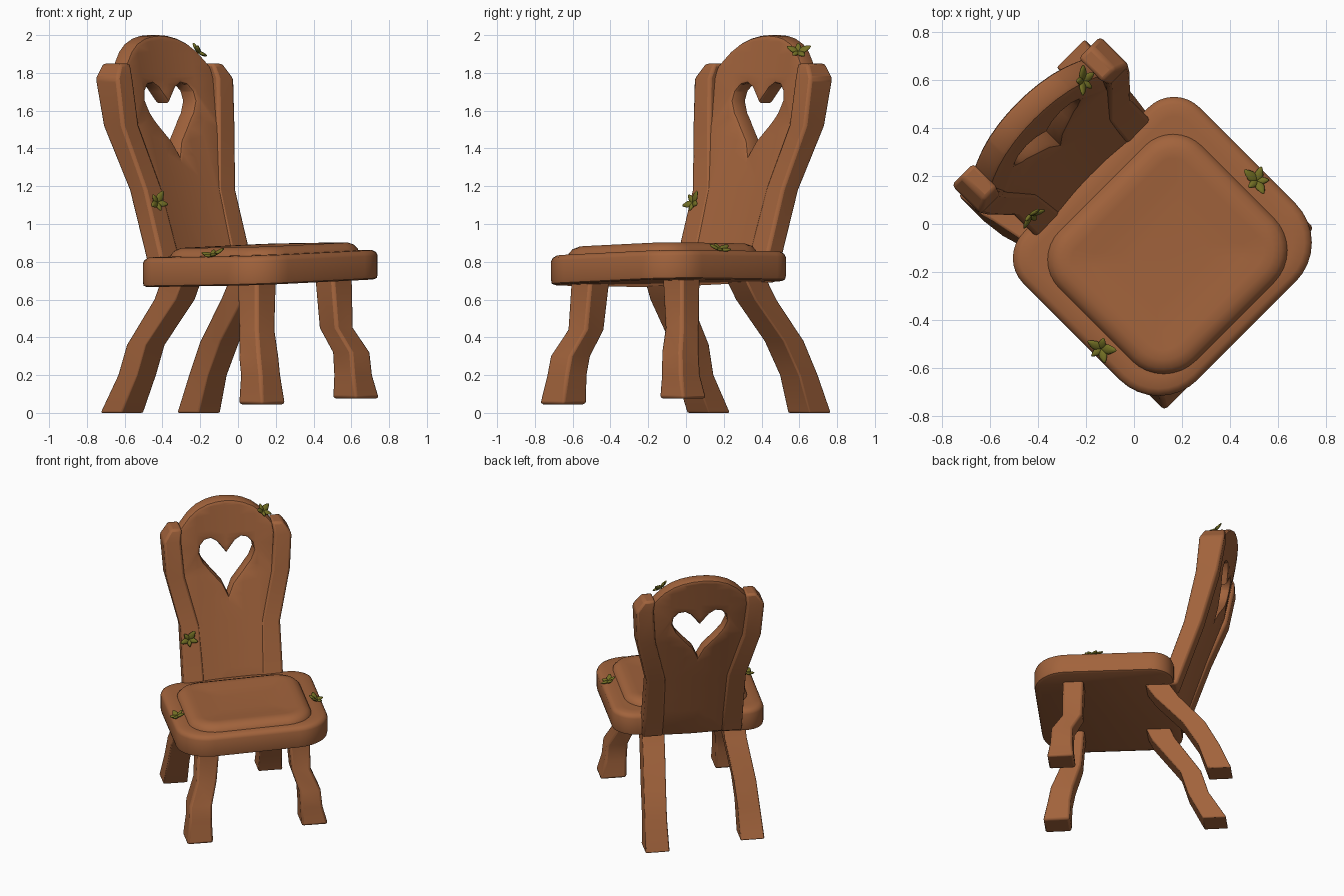
import bpy, bmesh, math
from mathutils import Matrix, Vector

if "Cube" in bpy.data.objects:
    bpy.data.objects.remove(bpy.data.objects["Cube"])

# The chair is modelled facing -y, then turned 45 degrees
TURN = Matrix.Rotation(math.radians(45), 4, 'Z')
CX = 0.015


def material(name, rgb):
    m = bpy.data.materials.new(name)
    m.diffuse_color = (*rgb, 1)
    m.use_nodes = True
    m.node_tree.nodes["Principled BSDF"].inputs["Base Color"].default_value = m.diffuse_color
    return m


WOOD = material("warm_brown_wood", (0.36, 0.125, 0.045))
LEAF = material("olive_leaf", (0.17, 0.16, 0.018))


def finish(bm, name, mat, bevel=0, angle=35):
    bmesh.ops.recalc_face_normals(bm, faces=bm.faces)
    bm.transform(TURN)
    me = bpy.data.meshes.new(name)
    bm.to_mesh(me)
    bm.free()
    me.materials.clear()
    me.materials.append(mat)
    ob = bpy.data.objects.new(name, me)
    bpy.context.collection.objects.link(ob)
    if bevel:
        b = ob.modifiers.new("Bevel", 'BEVEL')
        b.width, b.segments, b.limit_method = bevel, 2, 'ANGLE'
        b.angle_limit = math.radians(35)
    bpy.ops.object.select_all(action='DESELECT')
    ob.select_set(True)
    bpy.context.view_layer.objects.active = ob
    bpy.ops.object.shade_smooth_by_angle(angle=math.radians(angle))
    return ob


def loft(rings):
    bm = bmesh.new()
    loops = [[bm.verts.new(p) for p in ring] for ring in rings]
    n = len(loops[0])
    for a, b in zip(loops, loops[1:]):
        for i in range(n):
            bm.faces.new((a[i], a[(i + 1) % n], b[(i + 1) % n], b[i]))
    bm.faces.new(loops[0])
    bm.faces.new(loops[-1])
    return bm


def beam(name, stations, bevel=0.016):
    """Stations are (x, y, z, width, depth)."""
    corners = ((-.5, -.5), (.5, -.5), (.5, .5), (-.5, .5))
    finish(loft([[(x + a * w, y + b * d, z) for a, b in corners]
                 for x, y, z, w, d in stations]), name, WOOD, bevel)


def tilt(x, y):
    return 0.035 * x - 0.012 * y


def slab(name, x0, x1, y0, y1, rf, rb, layers):
    """Rounded rectangle stack; layers are (inset, z)."""
    rings = []
    for inset, z in layers:
        ring = []
        for sx, sy, start, r in ((1, 1, 0, rb), (-1, 1, 90, rb),
                                 (-1, -1, 180, rf), (1, -1, 270, rf)):
            r = max(r - inset, 0.04)
            ox = (x1 - inset - r) if sx > 0 else (x0 + inset + r)
            oy = (y1 - inset - r) if sy > 0 else (y0 + inset + r)
            for k in range(9):
                t = math.radians(start + k * 90 / 8)
                x, y = ox + r * math.cos(t), oy + r * math.sin(t)
                ring.append((x, y, z + tilt(x, y)))
        rings.append(ring)
    return finish(loft(rings), name, WOOD, 0, 40)


# Seat board and raised, slightly dished seat pad
slab("seat", -0.5, 0.535, -0.645, 0.30, 0.23, 0.15,
     [(0.02, 0.685), (0.004, 0.692), (0, 0.71), (0, 0.81),
      (0.008, 0.828), (0.03, 0.84), (0.08, 0.842)])
slab("seat_pad", -0.41, 0.43, -0.585, 0.20, 0.19, 0.17,
     [(0, 0.835), (0.004, 0.85), (0.025, 0.872), (0.06, 0.885),
      (0.10, 0.884), (0.17, 0.876), (0.27, 0.872)])

# Crooked legs
beam("front_leg_left", [(-.286, -.428, .71, .15, .15), (-.304, -.445, .44, .14, .14),
                        (-.355, -.510, .30, .155, .155), (-.361, -.53, .20, .155, .155),
                        (-.37, -.55, .045, .18, .18)])
beam("front_leg_right", [(.34, -.375, .72, .15, .14), (.354, -.382, .45, .13, .135),
                         (.403, -.445, .32, .145, .145), (.412, -.45, .20, .15, .15),
                         (.431, -.453, .075, .18, .18)])
beam("back_leg_left", [(-.29, .13, .71, .15, .16), (-.295, .18, .60, .15, .16),
                       (-.33, .36, .36, .15, .14), (-.345, .41, .20, .15, .14),
                       (-.35, .52, 0, .165, .16)], 0.008)
beam("back_leg_right", [(.27, .18, .71, .15, .16), (.275, .25, .60, .15, .16),
                        (.30, .435, .38, .15, .15), (.31, .535, .20, .15, .14),
                        (.315, .61, 0, .165, .16)], 0.008)

# Bent side posts of the backrest
for side, s in (("left", -1), ("right", 1)):
    beam("back_post_" + side,
         [(CX + s * x, y, z, w, d) for x, y, z, w, d in (
             (.27, .265, .69, .14, .12), (.27, .325, .87, .14, .12),
             (.275, .43, 1.18, .13, .125), (.36, .53, 1.52, .125, .15),
             (.378, .565, 1.77, .12, .17), (.345, .58, 1.85, .075, .14))])


# Back panel: arched outline with a heart opening, bent to lean backwards
def lean(z):
    pts = ((.6, .24), (.7, .27), (1.2, .435), (1.55, .55), (2.05, .65))
    for (z0, y0), (z1, y1) in zip(pts, pts[1:]):
        if z <= z1:
            return y0 + (y1 - y0) * (z - z0) / (z1 - z0)
    return pts[-1][1]


half = [(.23, .71), (.23, 1.15), (.31, 1.5), (.32, 1.80), (.28, 1.85),
        (.235, 1.90), (.18, 1.94), (.12, 1.965), (.06, 1.978)]
outline = half + [(0, 1.982)] + [(-x, z) for x, z in reversed(half)]
hh = [(.05, 1.43), (.12, 1.51), (.175, 1.58), (.205, 1.65), (.195, 1.71),
      (.155, 1.755), (.10, 1.765), (.05, 1.735)]
heart = [(0, 1.32)] + hh + [(0, 1.67)] + [(-x, z) for x, z in reversed(hh)]

cu = bpy.data.curves.new("panel_profile", 'CURVE')
cu.dimensions, cu.fill_mode = '2D', 'BOTH'
cu.extrude, cu.bevel_depth, cu.bevel_resolution = 0.035, 0.018, 1
for pts in (outline, heart):
    sp = cu.splines.new('POLY')
    sp.points.add(len(pts) - 1)
    for p, (x, z) in zip(sp.points, pts):
        p.co = (x, z, 0, 1)
    sp.use_cyclic_u = True
tmp = bpy.data.objects.new("panel_profile", cu)
bpy.context.collection.objects.link(tmp)
bpy.context.view_layer.update()
me = bpy.data.meshes.new_from_object(tmp.evaluated_get(bpy.context.evaluated_depsgraph_get()))
bpy.data.objects.remove(tmp)
bm = bmesh.new()
bm.from_mesh(me)
bmesh.ops.remove_doubles(bm, verts=bm.verts, dist=0.0005)
cuts = [((0, z, 0), (0, 1, 0)) for z in (.9, 1.05, 1.2, 1.37, 1.55, 1.7, 1.85)]
cuts += [((x, 0, 0), (1, 0, 0)) for x in (-.2, -.1, 0, .1, .2)]
for co, no in cuts:
    bmesh.ops.bisect_plane(bm, geom=bm.verts[:] + bm.edges[:] + bm.faces[:],
                           plane_co=co, plane_no=no, dist=0.0005)
for v in bm.verts:
    x, z, d = v.co
    v.co = (x + CX, lean(z) - 0.3 * x * x + d + 0.01, z)
finish(bm, "back_panel", WOOD)


# Small leaf sprigs
def sprig(name, pos, normal, spin):
    bm = bmesh.new()
    base = Matrix.Translation(pos) @ Vector(normal).to_track_quat('Z', 'Y').to_matrix().to_4x4()
    for i in range(5):
        size = (1.0, 0.75, 0.9, 0.7, 0.85)[i]
        m = (base @ Matrix.Rotation(spin + i * math.tau / 5, 4, 'Z')
             @ Matrix.Rotation(math.radians(-18), 4, 'Y')
             @ Matrix.Translation((0.038 * size, 0, 0.008))
             @ Matrix.Diagonal((0.04 * size, 0.022 * size, 0.009, 1)))
        leaf = bmesh.ops.create_uvsphere(bm, u_segments=10, v_segments=6, radius=1)["verts"]
        for v in leaf:
            v.co.y *= 1 - 0.45 * max(v.co.x, 0)
            v.co = m @ v.co
    finish(bm, name, LEAF, 0, 60)


sprig("leaves_top", (.265, .575, 1.905), (.5, -.5, .7), 0.3)
sprig("leaves_post", (-.275, .338, 1.11), (-.1, -1, .3), 1.0)
sprig("leaves_seat_right", (.485, -.235, .855), (.35, 0, 1), 0.2)
sprig("leaves_seat_left", (-.46, -.27, .825), (-.35, 0, 1), 0.8)
